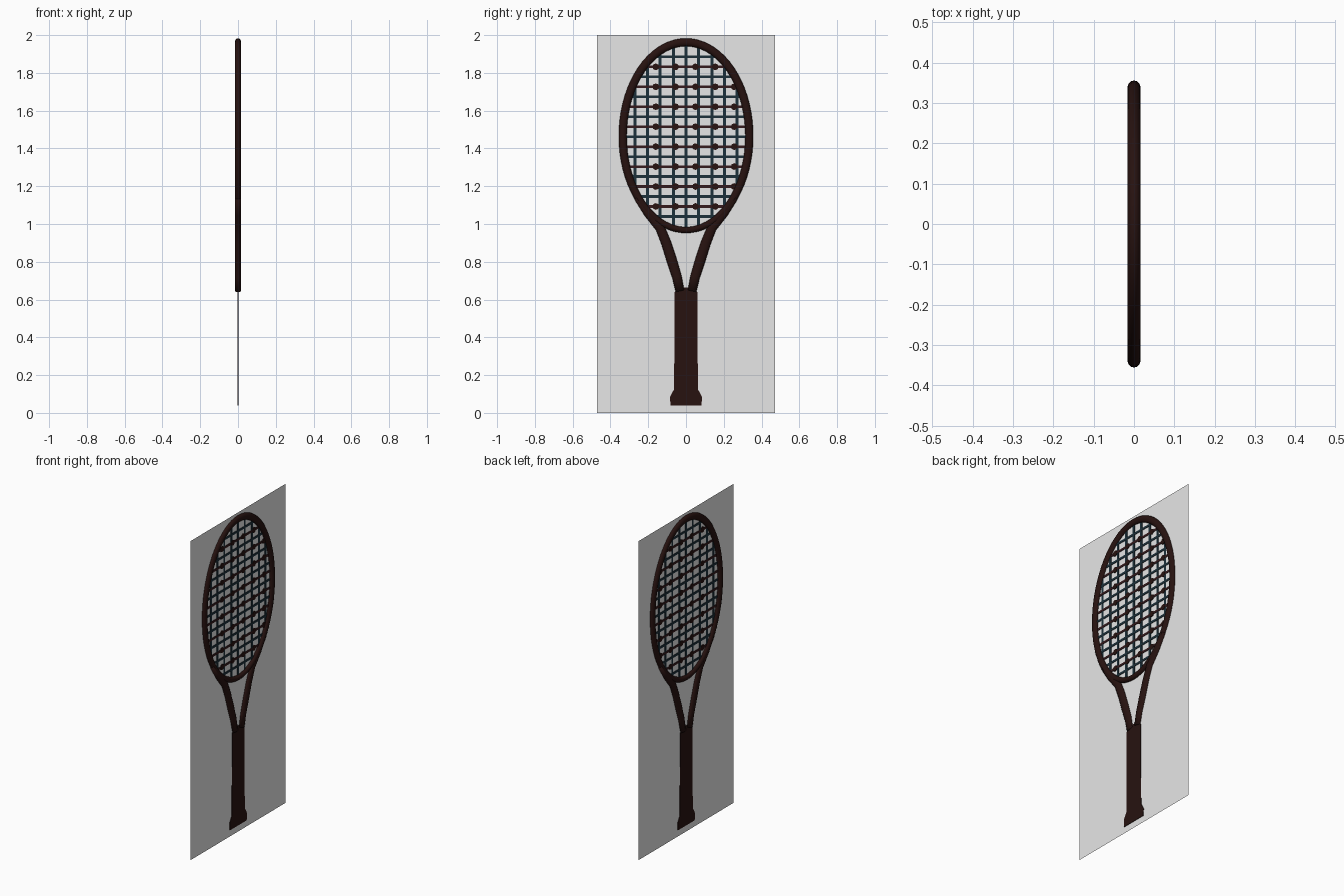
import bpy, bmesh, math
from mathutils import Vector

if "Cube" in bpy.data.objects:
    bpy.data.objects.remove(bpy.data.objects["Cube"])


def material(name, r, g, b):
    m = bpy.data.materials.new(name)
    m.diffuse_color = (r, g, b, 1)
    m.use_nodes = True
    m.node_tree.nodes["Principled BSDF"].inputs["Base Color"].default_value = m.diffuse_color
    return m


WHITE = material("backing_white", 0.85, 0.85, 0.85)
BROWN = material("dark_brown", 0.020, 0.006, 0.005)
TEAL = material("dark_teal", 0.012, 0.03, 0.042)
MAROON = material("maroon_string", 0.035, 0.010, 0.012)


def finish(name, bm, mat, smooth=False):
    me = bpy.data.meshes.new(name)
    bmesh.ops.recalc_face_normals(bm, faces=bm.faces)
    bm.to_mesh(me)
    bm.free()
    me.materials.append(mat)
    ob = bpy.data.objects.new(name, me)
    bpy.context.collection.objects.link(ob)
    if smooth:
        for p in me.polygons:
            p.use_smooth = True
    return ob


def sweep(bm, path, depth, closed, sides=14):
    """Sweep an oval section along (y, z, half_width) points in the YZ plane."""
    n = len(path)
    rings = []
    for i, (y, z, w) in enumerate(path):
        a = path[(i - 1) % n] if closed else path[max(i - 1, 0)]
        b = path[(i + 1) % n] if closed else path[min(i + 1, n - 1)]
        t = Vector((b[0] - a[0], b[1] - a[1])).normalized()
        ring = []
        for k in range(sides):
            an = 2 * math.pi * k / sides
            u = w * math.cos(an)
            ring.append(bm.verts.new((depth * math.sin(an), y - t.y * u, z + t.x * u)))
        rings.append(ring)
    for i in range(n if closed else n - 1):
        r, s = rings[i], rings[(i + 1) % n]
        for k in range(sides):
            j = (k + 1) % sides
            bm.faces.new((r[k], r[j], s[j], s[k]))
    if not closed:
        bm.faces.new(rings[0])
        bm.faces.new(rings[-1])


def plate(bm, outline, t):
    """Thin plate of half thickness t from a (y, z) outline."""
    a = [bm.verts.new((-t, y, z)) for y, z in outline]
    b = [bm.verts.new((t, y, z)) for y, z in outline]
    bm.faces.new(a)
    bm.faces.new(b)
    for i in range(len(a)):
        j = (i + 1) % len(a)
        bm.faces.new((a[i], a[j], b[j], b[i]))


def bar(bm, y0, y1, z0, z1, t):
    plate(bm, [(y0, z0), (y1, z0), (y1, z1), (y0, z1)], t)


# backing card
bm = bmesh.new()
bm.faces.new([bm.verts.new((0, y, z)) for y, z in
              [(-0.47, 0), (0.47, 0), (0.47, 2), (-0.47, 2)]])
finish("backing_card", bm, WHITE)

# oval hoop, a little thinner at the bottom bridge
CZ, RY, RZ = 1.465, 0.335, 0.497
hoop = []
for i in range(72):
    a = 2 * math.pi * i / 72
    w = 0.021 - 0.005 * max(0, -math.sin(a)) ** 3
    hoop.append((RY * math.cos(a), CZ + RZ * math.sin(a), w))
bm = bmesh.new()
sweep(bm, hoop, 0.017, True)
finish("hoop", bm, BROWN, True)

# two throat arms
arm = [(0.258, 1.14, 0.018), (0.20, 1.055, 0.022), (0.137, 0.98, 0.025),
       (0.105, 0.90, 0.026), (0.073, 0.80, 0.027), (0.048, 0.72, 0.025),
       (0.032, 0.645, 0.023)]
bm = bmesh.new()
for s in (-1, 1):
    sweep(bm, [(s * y, z, w) for y, z, w in arm], 0.016, False)
ob = finish("throat_arms", bm, BROWN, True)

# flat handle with flared butt
half = [(0.082, 0.04), (0.085, 0.085), (0.063, 0.125), (0.06, 0.64), (0.02, 0.665)]
bm = bmesh.new()
plate(bm, half + [(-y, z) for y, z in reversed(half)], 0.003)
finish("handle", bm, BROWN)


def half_span(d, r_along, r_across):
    return r_along * math.sqrt(max(0, 1 - (d / r_across) ** 2))


# upright strings
bm = bmesh.new()
for y in (-0.27, -0.205, -0.138, -0.065, 0, 0.065, 0.138, 0.205, 0.27):
    h = half_span(y, RZ, RY)
    bar(bm, y - 0.008, y + 0.008, CZ - h, CZ + h, 0.0025)
finish("upright_strings", bm, TEAL)

# cross strings, alternating colours
teal, maroon, knots = bmesh.new(), bmesh.new(), bmesh.new()
for i in range(17):
    z = 1.04 + i * 0.0528
    h = half_span(z - CZ, RY, RZ)
    bar(maroon if i % 2 else teal, -h, h, z - 0.007, z + 0.007, 0.003)
    # small knots on every second row
    if i % 2:
        for y in (-0.16, -0.055, 0.05, 0.155, 0.255):
            if abs(y) < h - 0.02:
                plate(knots, [(y + 0.018 * math.cos(k * math.pi / 4),
                               z + 0.018 * math.sin(k * math.pi / 4))
                              for k in range(8)], 0.004)
finish("cross_strings_teal", teal, TEAL)
finish("cross_strings_maroon", maroon, MAROON)
finish("string_knots", knots, BROWN)
